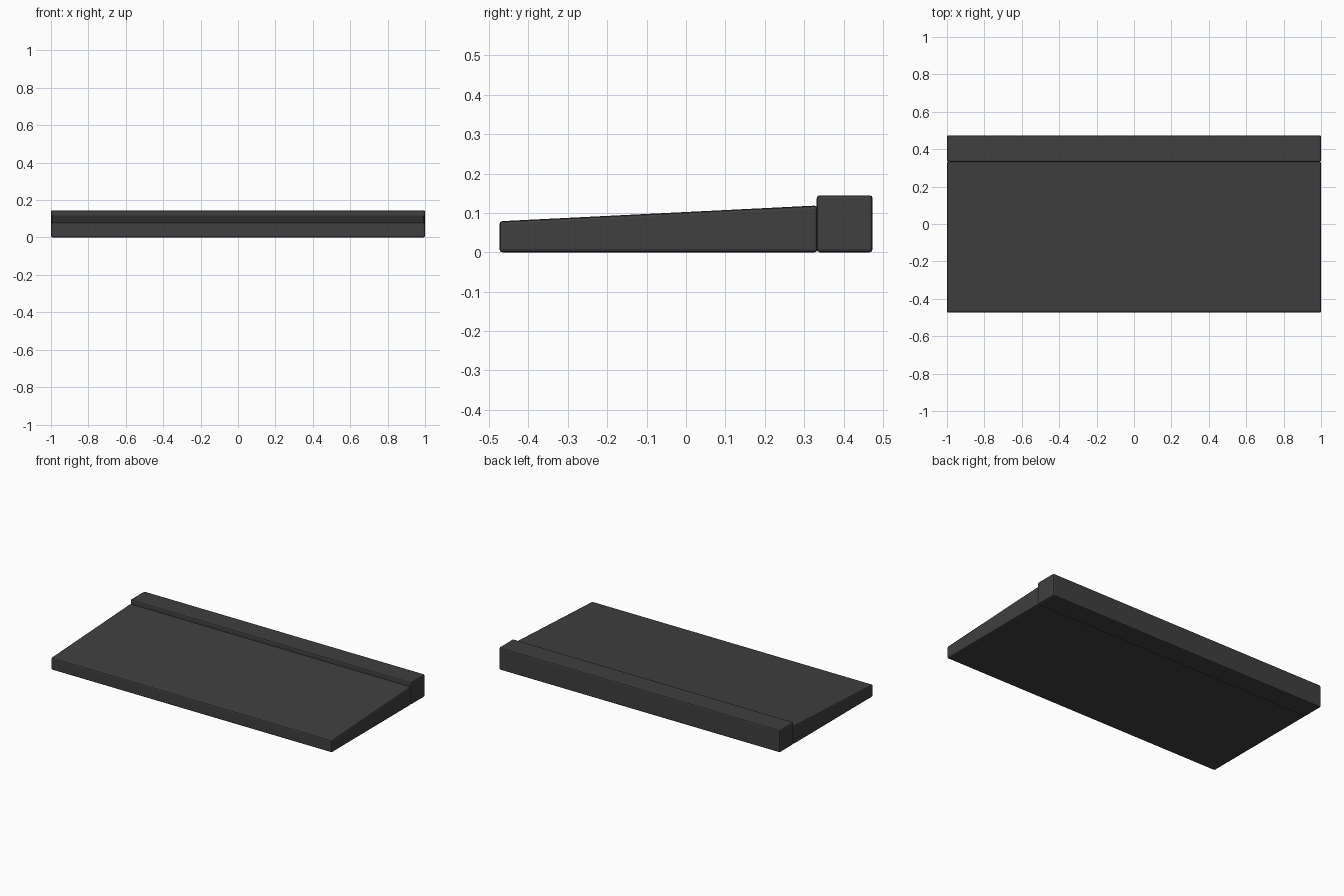
import bpy, bmesh

if "Cube" in bpy.data.objects:
    bpy.data.objects.remove(bpy.data.objects["Cube"])

dark = bpy.data.materials.new("charcoal")
dark.diffuse_color = (0.05, 0.05, 0.05, 1)
dark.use_nodes = True
dark.node_tree.nodes["Principled BSDF"].inputs["Base Color"].default_value = dark.diffuse_color


def extrude_profile(name, profile, half_width, bevel):
    """Extrude a (y, z) side profile along x and chamfer its edges."""
    bm = bmesh.new()
    face = bm.faces.new([bm.verts.new((-half_width, y, z)) for y, z in profile])
    ext = bmesh.ops.extrude_face_region(bm, geom=[face])
    verts = [g for g in ext["geom"] if isinstance(g, bmesh.types.BMVert)]
    bmesh.ops.translate(bm, verts=verts, vec=(2 * half_width, 0, 0))
    bmesh.ops.recalc_face_normals(bm, faces=bm.faces[:])
    mesh = bpy.data.meshes.new(name)
    bm.to_mesh(mesh)
    bm.free()
    mesh.materials.append(dark)
    obj = bpy.data.objects.new(name, mesh)
    bpy.context.collection.objects.link(obj)
    mod = obj.modifiers.new("chamfer", "BEVEL")
    mod.width = bevel
    mod.segments = 2
    mod.limit_method = 'ANGLE'
    return obj


# sloping main slab, low at the front
extrude_profile("sloped_slab",
                [(-0.474, 0), (0.334, 0), (0.334, 0.119), (-0.474, 0.079)], 1.0, 0.008)
# raised bar along the back
extrude_profile("back_bar",
                [(0.332, 0), (0.474, 0), (0.474, 0.145), (0.332, 0.145)], 1.0, 0.008)
